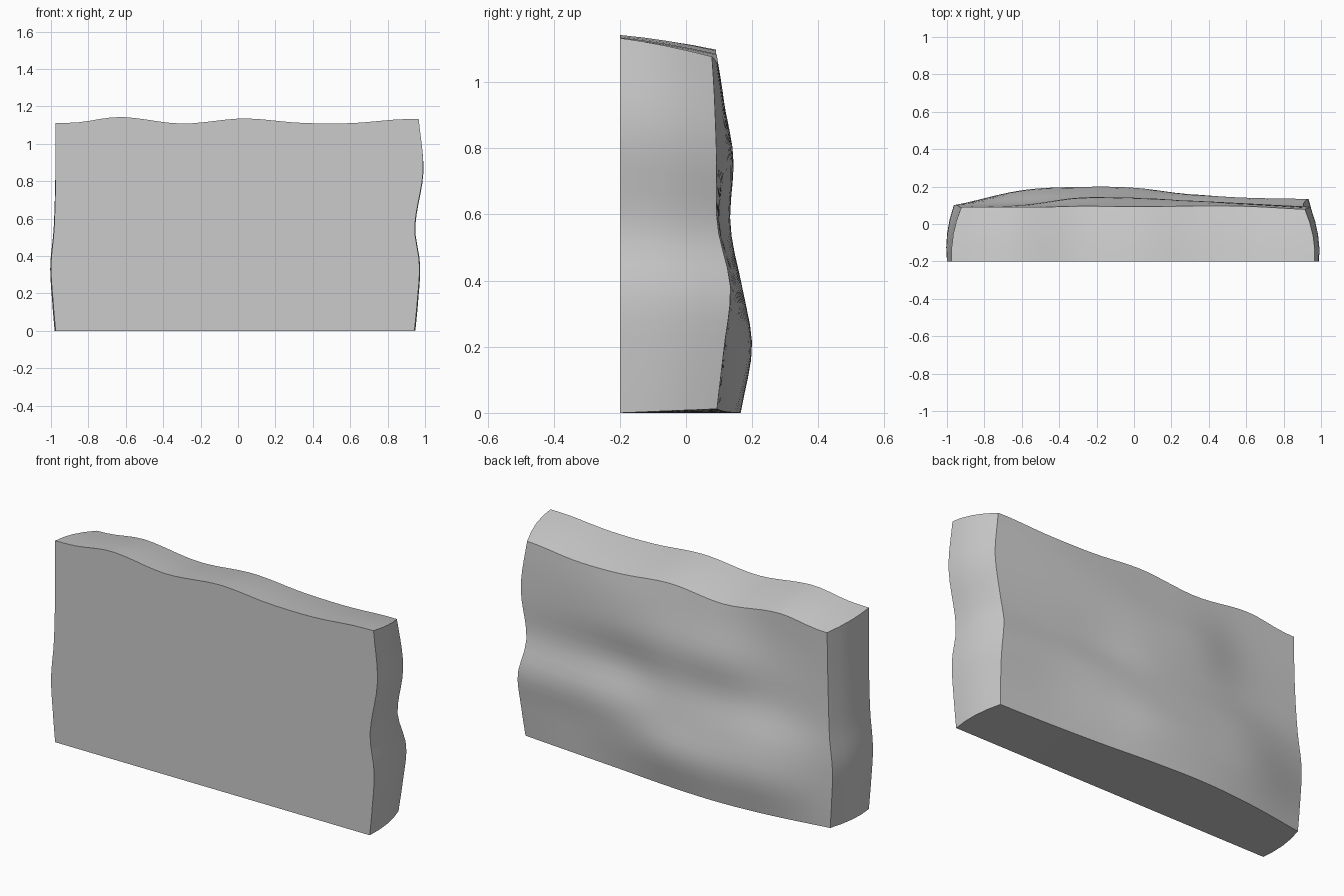
import bpy, bmesh, math

if "Cube" in bpy.data.objects:
    bpy.data.objects.remove(bpy.data.objects["Cube"])

NX, NZ, NY = 32, 20, 4


def curve(xs, ys, x):
    """Smooth (Hermite) interpolation through a few points."""
    x = min(max(x, xs[0]), xs[-1])
    i = max(k for k in range(len(xs) - 1) if xs[k] <= x)

    def slope(k):
        a, b = max(k - 1, 0), min(k + 1, len(xs) - 1)
        return (ys[b] - ys[a]) / (xs[b] - xs[a])
    h = xs[i + 1] - xs[i]
    t = (x - xs[i]) / h
    return ((2*t**3 - 3*t*t + 1) * ys[i] + (t**3 - 2*t*t + t) * h * slope(i)
            + (3*t*t - 2*t**3) * ys[i + 1] + (t**3 - t*t) * h * slope(i + 1))


# Wavy outline of the front face
SIDE_Z = [0, .15, .35, .55, .85, 1.13]
LEFT = [-.975, -.988, -1.0, -.983, -.975, -.975]
RIGHT = [.943, .958, .97, .945, .99, .965]
TOP_X = [-.975, -.85, -.63, -.3, .03, .33, .6, .85, .965]
TOP = [1.11, 1.115, 1.143, 1.108, 1.135, 1.112, 1.11, 1.13, 1.133]

# Depth relief of the back face: one row per height
BACK_X = [-.97, -.6, -.3, 0, .3, .6, .95]
BACK_Z = [0, .2, .38, .57, .77, .95, 1.1]
BACK = [[.09, .145, .165, .155, .13, .11, .09],
        [.095, .18, .198, .194, .155, .125, .115],
        [.1, .16, .17, .165, .155, .14, .134],
        [.095, .11, .13, .132, .105, .1, .094],
        [.09, .10, .14, .14, .125, .11, .092],
        [.09, .09, .11, .113, .113, .105, .085],
        [.09, .09, .09, .09, .09, .09, .075]]


def point(u, v, w):
    """Map box coordinates (across, up, front to back) onto the slab."""
    z0 = v * 1.12
    inset = (.03 + .022 * v) * w - .035 * w * (1 - w) * 2
    left = curve(SIDE_Z, LEFT, z0) + inset
    right = curve(SIDE_Z, RIGHT, z0) - inset
    x = left + (right - left) * u
    drop = .025 * w + .018 * w * w + .012 * u * w
    z = v * (curve(TOP_X, TOP, x) - drop) + .012 * w * u**4 * (1 - v)
    back = curve(BACK_Z, [curve(BACK_X, row, x) for row in BACK], z)
    return x, -.2 + w * (back + .2), z


# Stone slab: six gridded faces welded together
bm = bmesh.new()


def side(na, nb, place):
    g = [[bm.verts.new(point(*place(a / na, b / nb))) for b in range(nb + 1)]
         for a in range(na + 1)]
    for a in range(na):
        for b in range(nb):
            bm.faces.new((g[a][b], g[a + 1][b], g[a + 1][b + 1], g[a][b + 1]))


for k in (0, 1):
    side(NX, NZ, lambda a, b: (a, b, k))
    side(NX, NY, lambda a, b: (a, k, b))
    side(NY, NZ, lambda a, b: (k, b, a))
bmesh.ops.remove_doubles(bm, verts=bm.verts, dist=1e-5)
bmesh.ops.recalc_face_normals(bm, faces=bm.faces)
mesh = bpy.data.meshes.new("stone_slab")
bm.to_mesh(mesh)
bm.free()
slab = bpy.data.objects.new("stone_slab", mesh)
bpy.context.collection.objects.link(slab)
bpy.context.view_layer.objects.active = slab
slab.select_set(True)
bpy.ops.object.shade_smooth_by_angle(angle=math.radians(35))
